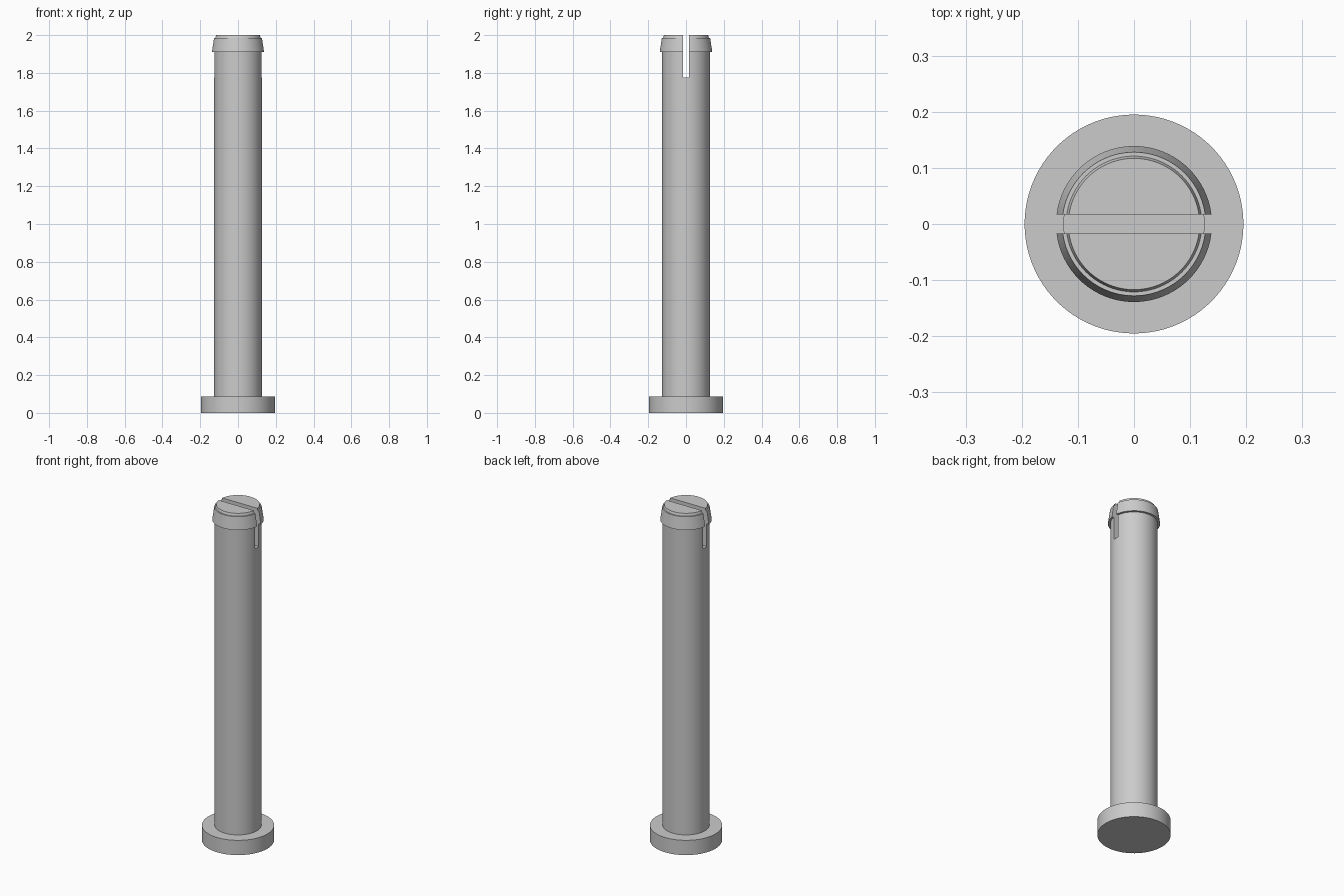
import bpy
import bmesh
import math

cube = bpy.data.objects.get("Cube")
if cube:
    bpy.data.objects.remove(cube, do_unlink=True)

# Single grey material
grey = bpy.data.materials.new("plain_grey")
grey.use_nodes = True
colour = (0.6, 0.6, 0.6, 1.0)
grey.diffuse_color = colour
grey.node_tree.nodes["Principled BSDF"].inputs["Base Color"].default_value = colour

SEGMENTS = 96


def add_object(name, bm):
    bmesh.ops.recalc_face_normals(bm, faces=bm.faces)
    mesh = bpy.data.meshes.new(name)
    bm.to_mesh(mesh)
    bm.free()
    obj = bpy.data.objects.new(name, mesh)
    bpy.context.collection.objects.link(obj)
    return obj


def lathe(name, profile):
    """Closed solid turned around z from (radius, height) points."""
    bm = bmesh.new()
    rings = []
    for r, z in profile:
        angles = [math.tau * i / SEGMENTS for i in range(SEGMENTS)]
        rings.append([bm.verts.new((r * math.cos(a), r * math.sin(a), z)) for a in angles])
    for low, high in zip(rings, rings[1:]):
        for i in range(SEGMENTS):
            j = (i + 1) % SEGMENTS
            bm.faces.new((low[i], low[j], high[j], high[i]))
    bm.faces.new(rings[0][::-1])
    bm.faces.new(rings[-1])
    obj = add_object(name, bm)
    obj.data.materials.append(grey)
    return obj


# Pin: flat head, long shaft, tapered snap barb and chamfered tip
pin = lathe("clevis_pin", [
    (0.195, 0.0), (0.195, 0.088),      # head
    (0.126, 0.088), (0.126, 1.91),     # shaft
    (0.139, 1.91), (0.128, 1.985),     # barb
    (0.121, 1.985), (0.117, 2.0),      # tip
])

# Slot cutter through the tip, running along x
bm = bmesh.new()
bmesh.ops.create_cube(bm, size=1.0)
bmesh.ops.scale(bm, vec=(0.5, 0.034, 0.4), verts=bm.verts)
bmesh.ops.translate(bm, vec=(0, 0, 1.975), verts=bm.verts)
cutter = add_object("slot_cutter", bm)
cutter.hide_render = True

slot = pin.modifiers.new("slot", "BOOLEAN")
slot.operation = "DIFFERENCE"
slot.solver = "EXACT"
slot.object = cutter

bpy.ops.object.select_all(action="DESELECT")
pin.select_set(True)
bpy.context.view_layer.objects.active = pin
bpy.ops.object.modifier_apply(modifier=slot.name)
bpy.data.objects.remove(cutter, do_unlink=True)

# Smooth round walls, crisp edges
bpy.ops.object.shade_smooth_by_angle(angle=math.radians(10))
